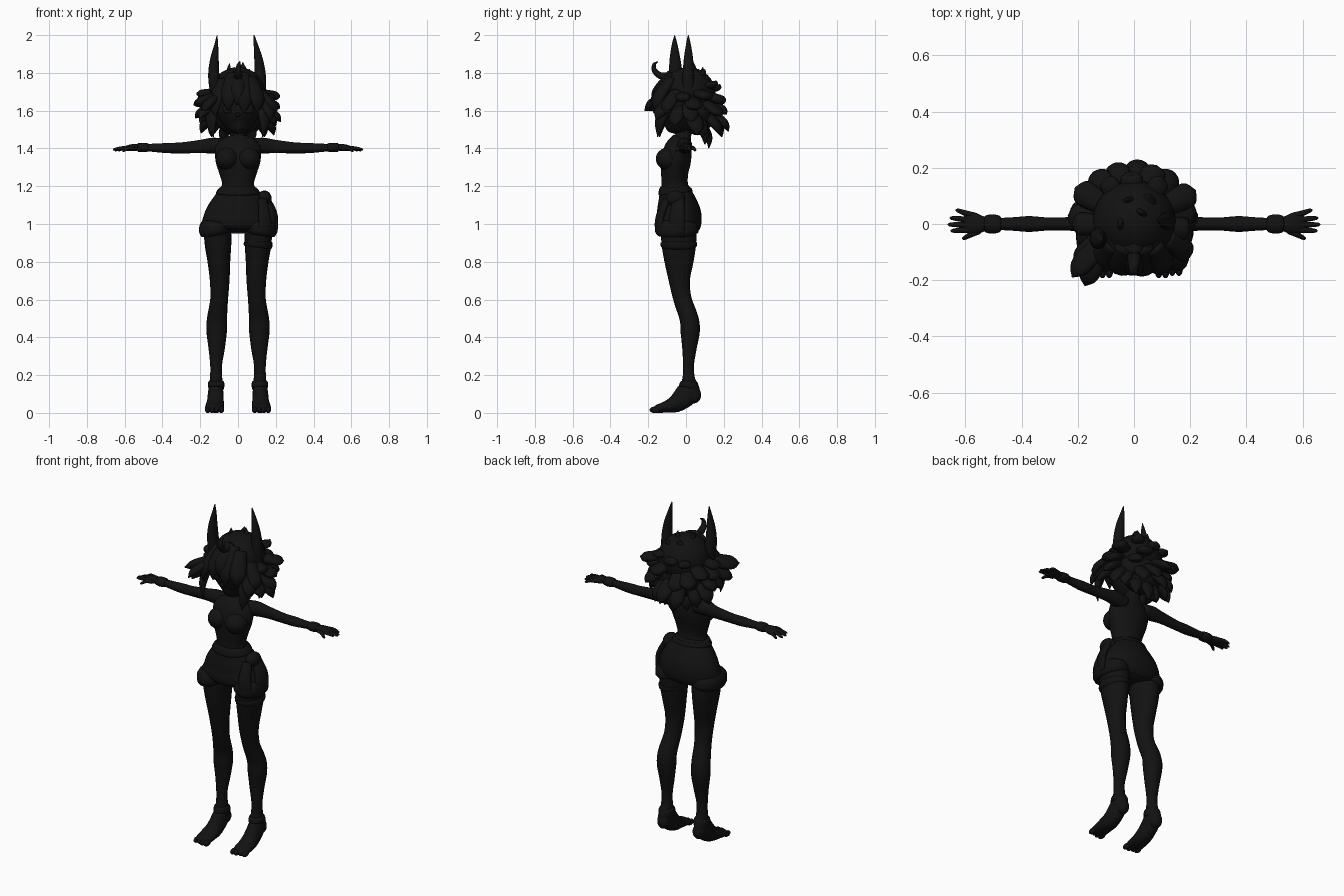
import bpy, bmesh, math
from mathutils import Vector

BLACK = bpy.data.materials.new("black")
BLACK.diffuse_color = (0.006, 0.006, 0.006, 1)


def finish(name, bm, floor=False):
    if floor:
        for v in bm.verts:
            v.co.z = max(v.co.z, 0.0)
    bmesh.ops.recalc_face_normals(bm, faces=bm.faces)
    me = bpy.data.meshes.new(name)
    bm.to_mesh(me)
    bm.free()
    for p in me.polygons:
        p.use_smooth = True
    me.materials.append(BLACK)
    ob = bpy.data.objects.new(name, me)
    bpy.context.collection.objects.link(ob)
    return ob


def smooth_rows(rows, steps):
    """Catmull-Rom through rows of (x, y, z, radius a, radius b)."""
    out = []
    for i in range(len(rows) - 1):
        p0, p1 = rows[max(i - 1, 0)], rows[i]
        p2, p3 = rows[i + 1], rows[min(i + 2, len(rows) - 1)]
        for k in range(steps):
            t = k / steps
            out.append([0.5 * (2 * b + (c - a) * t + (2 * a - 5 * b + 4 * c - d) * t * t
                               + (3 * b - a - 3 * c + d) * t ** 3)
                        for a, b, c, d in zip(p0, p1, p2, p3)])
    return out + [list(rows[-1])]


def tube(name, rows, side=(1, 0, 0), sides=20, steps=4, floor=False):
    """Elliptical tube along a path; radius a lies along 'side'."""
    rows = smooth_rows(rows, steps)
    pts = [Vector(r[:3]) for r in rows]
    bm = bmesh.new()
    rings = []
    for i, r in enumerate(rows):
        t = (pts[min(i + 1, len(pts) - 1)] - pts[max(i - 1, 0)]).normalized()
        u = Vector(side)
        u = (u - t * u.dot(t)).normalized()
        w = t.cross(u)
        a, b = max(r[3], 0.002), max(r[4], 0.002)
        rings.append([bm.verts.new(pts[i] + u * a * math.cos(q) + w * b * math.sin(q))
                      for q in (2 * math.pi * k / sides for k in range(sides))])
    for r0, r1 in zip(rings, rings[1:]):
        for k in range(sides):
            j = (k + 1) % sides
            bm.faces.new((r0[k], r0[j], r1[j], r1[k]))
    bm.faces.new(rings[0])
    bm.faces.new(rings[-1])
    return finish(name, bm, floor)


def ball(name, c, r, floor=False):
    bm = bmesh.new()
    bmesh.ops.create_uvsphere(bm, u_segments=24, v_segments=16, radius=1)
    for v in bm.verts:
        v.co = Vector(c) + Vector((v.co.x * r[0], v.co.y * r[1], v.co.z * r[2]))
    return finish(name, bm, floor)


def lock(name, base, tip, w, bulge=0.025):
    """Flat pointed hair lock curving outwards from the head."""
    b, t = Vector(base), Vector(tip)
    out = Vector((t.x, t.y, 0)).normalized()
    m = b.lerp(t, 0.55) + out * bulge + Vector((0, 0, -0.008))
    side = (t - b).cross(out)
    if side.length < 0.02:
        side = Vector((-out.y, out.x, 0))
    tube(name, [(*b, w * .8, w * .5), (*m, w, w * .55), (*t, .002, .002)], side, 10, 5)


# torso and neck
tube("torso", [(0, -.01, 1.53, .04, .04), (0, -.015, 1.465, .045, .043), (0, -.025, 1.44, .095, .055),
               (0, -.04, 1.40, .122, .073), (0, -.055, 1.33, .118, .08), (0, -.06, 1.27, .10, .072),
               (0, -.06, 1.21, .085, .07), (0, -.055, 1.16, .108, .08), (0, -.045, 1.10, .15, .1),
               (0, -.04, 1.02, .17, .105), (0, -.045, .96, .13, .085)], sides=32)
# shorts with a waistband
tube("shorts", [(0, -.06, 1.195, .092, .076), (0, -.055, 1.16, .116, .088), (0, -.045, 1.10, .158, .108),
                (0, -.037, 1.04, .183, .12), (0, -.042, .99, .19, .117), (0, -.045, .965, .15, .1)], sides=32)
tube("waistband", [(0, -.058, 1.195, .09, .074), (0, -.058, 1.187, .104, .085),
                   (0, -.056, 1.165, .117, .091), (0, -.055, 1.155, .105, .08)], sides=32)

for s, tag in ((-1, "left"), (1, "right")):
    ball(tag + "_breast", (s * .057, -.093, 1.345), (.062, .067, .06))
    # shorts cuff
    tube(tag + "_cuff", [(s * .118, -.047, 1.01, .07, .1), (s * .12, -.048, .99, .082, .113),
                         (s * .122, -.05, .96, .084, .115), (s * .12, -.05, .94, .072, .1)])
    # leg flowing into a tiptoe foot
    tube(tag + "_leg", [(s * .108, -.04, 1.0, .075, .095), (s * .106, -.038, .9, .071, .092),
                        (s * .101, -.037, .8, .06, .077), (s * .097, -.035, .7, .052, .056),
                        (s * .1, -.018, .6, .047, .048), (s * .111, .016, .5, .053, .05),
                        (s * .113, .022, .43, .054, .051), (s * .113, .018, .34, .043, .038),
                        (s * .116, .013, .25, .031, .029), (s * .116, .014, .18, .033, .034),
                        (s * .118, .013, .115, .04, .061), (s * .12, -.045, .055, .045, .05),
                        (s * .124, -.105, .032, .05, .031), (s * .124, -.15, .022, .048, .022),
                        (s * .124, -.172, .015, .03, .013)], floor=True)
    ball(tag + "_heel", (s * .117, .04, .095), (.036, .04, .045))
    tube(tag + "_anklet", [(s * .116, .014, .172, .03, .03), (s * .116, .014, .163, .042, .045),
                           (s * .116, .014, .135, .043, .053), (s * .117, .01, .125, .034, .045)])
    for k in range(4):
        ball(f"{tag}_toe_{k}", (s * (.088 + .024 * k), -.158 - .008 * (k < 2), .016),
             (.014, .027, .017), floor=True)
    # arm, wristband, palm, fingers
    tube(tag + "_arm", [(s * .07, -.012, 1.41, .045, .04), (s * .13, -.005, 1.415, .038, .042),
                        (s * .2, 0, 1.41, .026, .035), (s * .3, 0, 1.403, .023, .029),
                        (s * .37, 0, 1.402, .028, .027), (s * .43, 0, 1.403, .024, .023),
                        (s * .5, 0, 1.405, .02, .018)], side=(0, 1, 0))
    tube(tag + "_wristband", [(s * .472, 0, 1.405, .02, .018), (s * .48, 0, 1.405, .03, .023),
                              (s * .505, 0, 1.405, .034, .025), (s * .528, 0, 1.405, .03, .023),
                              (s * .534, 0, 1.405, .02, .015)], side=(0, 1, 0))
    tube(tag + "_palm", [(s * .52, 0, 1.405, .021, .015), (s * .55, 0, 1.405, .033, .019),
                         (s * .58, .003, 1.402, .04, .016), (s * .605, .004, 1.4, .03, .009)], side=(0, 1, 0))
    for k, (y0, x1, y1, z1) in enumerate([(.031, .635, .048, 1.388), (.014, .655, .021, 1.388),
                                          (-.003, .662, -.002, 1.392), (-.02, .652, -.024, 1.396),
                                          (-.026, .612, -.05, 1.385)]):
        x0 = .57 if k < 4 else .55
        tube(f"{tag}_finger_{k}", [(s * x0, y0, 1.402, .01, .011), (s * (x0 + x1) / 2, (y0 + y1) / 2, 1.402, .01, .01),
                                   (s * (x1 - .008), y1, z1 + .003, .007, .007), (s * x1, y1, z1, .002, .002)],
             side=(0, 1, 0), sides=10)

# hip pouch with hanging cloth ends and a thigh strap
ball("sash_knot", (.14, -.055, 1.135), (.038, .05, .042))
tube("sash_end_outer", [(.145, -.04, 1.14, .03, .02), (.185, -.045, 1.06, .042, .019),
                        (.192, -.05, .99, .045, .016), (.192, -.05, .95, .04, .01)], side=(.3, 1, 0))
tube("sash_end_front", [(.13, -.1, 1.13, .025, .016), (.14, -.135, 1.05, .034, .018),
                        (.145, -.145, .99, .037, .014), (.145, -.14, .95, .03, .008)], side=(1, .5, 0))
tube("thigh_strap", [(.107, -.038, .905, .066, .086), (.107, -.038, .9, .076, .097),
                     (.106, -.038, .88, .074, .094), (.105, -.038, .872, .062, .08)])

# head, face and hair mass
tube("face", [(0, -.04, 1.78, .09, .08), (0, -.035, 1.69, .125, .105), (0, -.035, 1.6, .125, .108),
              (0, -.05, 1.535, .085, .085), (0, -.07, 1.495, .04, .045), (0, -.075, 1.482, .012, .015)], sides=28)
ball("nose", (0, -.146, 1.578), (.013, .018, .011))
for s in (-1, 1):
    ball("eye", (s * .055, -.128, 1.61), (.027, .013, .026))
ball("hair_cap", (0, .012, 1.69), (.148, .145, .14))
ball("hair_back", (0, .06, 1.595), (.135, .09, .125))

# ears, slightly uneven as the head is tilted
tube("left_ear", [(-.115, -.045, 1.68, .03, .04), (-.128, -.053, 1.78, .03, .037), (-.125, -.058, 1.87, .023, .029),
                  (-.115, -.06, 1.95, .01, .015), (-.111, -.06, 1.998, .002, .002)])
tube("right_ear", [(.115, .01, 1.68, .033, .04), (.117, .012, 1.78, .031, .031), (.109, .013, 1.87, .023, .025),
                   (.094, .013, 1.95, .011, .013), (.085, .012, 2.0, .002, .002)])

# spiky locks around the sides and back: tip and width
TIPS = [(.015, .225, 1.49, .045), (-.07, .215, 1.58, .045), (.08, .21, 1.65, .045), (-.01, .18, 1.74, .04),
        (-.145, .185, 1.6, .045), (.14, .185, 1.57, .045), (-.06, .19, 1.46, .045), (.08, .18, 1.47, .045),
        (0, .12, 1.40, .04), (.07, .1, 1.42, .035), (-.075, .1, 1.42, .035),
        (-.21, .13, 1.66, .045), (.22, .12, 1.68, .045), (-.235, .03, 1.63, .045), (.22, .05, 1.61, .045),
        (-.22, .0, 1.695, .04), (.2, -.02, 1.665, .04), (-.225, .05, 1.56, .042), (.225, .03, 1.54, .042),
        (-.195, .06, 1.48, .045), (.19, .06, 1.47, .045), (-.14, .1, 1.46, .04), (.14, .09, 1.46, .04),
        (-.2, -.05, 1.53, .04), (.2, -.06, 1.52, .04), (.1, .16, 1.76, .035), (-.1, .16, 1.73, .035)]
for i, (x, y, z, w) in enumerate(TIPS):
    lock(f"hair_spike_{i}", (x * .5, y * .5, 1.67 + (z - 1.67) * .45 + .02), (x, y, z), w)

# fringe, cheek locks and front left tuft: base, tip, width
FRINGE = [((-.03, -.08, 1.79), (-.05, -.165, 1.6), .045), ((.03, -.08, 1.79), (.03, -.17, 1.585), .045),
          ((.07, -.08, 1.77), (.1, -.16, 1.59), .045), ((-.08, -.07, 1.76), (-.12, -.15, 1.57), .045),
          ((0, -.08, 1.8), (-.005, -.17, 1.63), .04), ((.11, -.06, 1.7), (.13, -.15, 1.46), .038),
          ((-.11, -.06, 1.7), (-.13, -.14, 1.46), .038), ((.11, -.05, 1.68), (.17, -.16, 1.55), .04),
          ((.12, -.05, 1.7), (.19, -.11, 1.58), .04), ((-.1, -.06, 1.69), (-.175, -.22, 1.6), .045),
          ((-.1, -.05, 1.68), (-.22, -.19, 1.64), .045), ((-.11, -.04, 1.64), (-.2, -.15, 1.56), .042)]
for i, (b, t, w) in enumerate(FRINGE):
    lock(f"fringe_lock_{i}", b, t, w, .03)

# upright curl and small crown tufts
tube("crown_curl", [(0, -.07, 1.78, .03, .025), (0, -.135, 1.785, .022, .018), (0, -.168, 1.815, .016, .014),
                    (.005, -.168, 1.845, .01, .009), (.01, -.148, 1.86, .002, .002)], sides=12)
for i, (x, y, z) in enumerate([(-.045, .0, 1.85), (.025, .04, 1.855), (.06, .1, 1.82), (-.02, .09, 1.83)]):
    lock(f"crown_tuft_{i}", (x * .7, y * .6, 1.78), (x, y, z), .025, .008)
